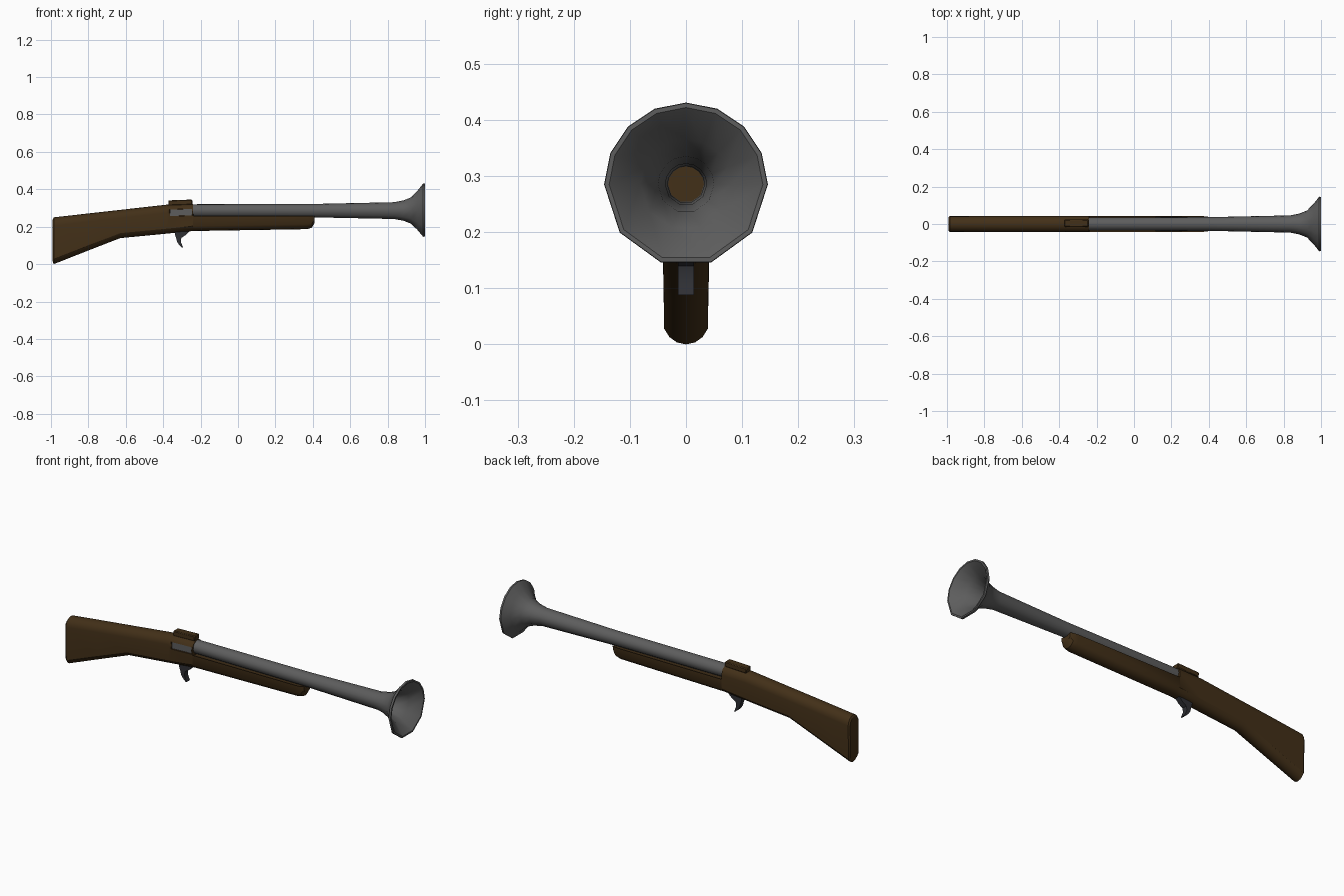
import bpy, bmesh
from math import sin, cos, pi, radians

if "Cube" in bpy.data.objects:
    bpy.data.objects.remove(bpy.data.objects["Cube"])


def material(name, rgb):
    m = bpy.data.materials.new(name)
    m.diffuse_color = (*rgb, 1)
    m.use_nodes = True
    m.node_tree.nodes["Principled BSDF"].inputs["Base Color"].default_value = m.diffuse_color
    return m


WOOD = material("dark_wood", (0.055, 0.029, 0.009))
STEEL = material("steel", (0.11, 0.11, 0.11))
IRON = material("dark_iron", (0.028, 0.029, 0.034))


def finish(bm, name, mat, angle=30):
    bmesh.ops.recalc_face_normals(bm, faces=bm.faces)
    me = bpy.data.meshes.new(name)
    bm.to_mesh(me)
    bm.free()
    me.materials.append(mat)
    ob = bpy.data.objects.new(name, me)
    bpy.context.collection.objects.link(ob)
    bpy.ops.object.select_all(action='DESELECT')
    ob.select_set(True)
    bpy.context.view_layer.objects.active = ob
    bpy.ops.object.shade_smooth_by_angle(angle=radians(angle))
    return ob


def loft(rings, name, mat, caps=True, angle=30):
    bm = bmesh.new()
    vs = [[bm.verts.new(p) for p in r] for r in rings]
    n = len(rings[0])
    for a, b in zip(vs, vs[1:]):
        for i in range(n):
            j = (i + 1) % n
            bm.faces.new((a[i], a[j], b[j], b[i]))
    if caps:
        bm.faces.new(vs[0])
        bm.faces.new(vs[-1])
    return finish(bm, name, mat, angle)


def box(name, mat, loc, size, tilt=0):
    bm = bmesh.new()
    bmesh.ops.create_cube(bm, size=1)
    for v in bm.verts:
        v.co = [c * s for c, s in zip(v.co, size)]
    ob = finish(bm, name, mat)
    ob.location = loc
    ob.rotation_euler.y = -radians(tilt)
    return ob


# Stock: rounded cross-sections lofted along x
def section(x, shoulder, top, bottom_cap, zb, w, dish=0):
    ring = []
    for i in range(16):
        a = 2 * pi * i / 16
        s = sin(a)
        z = shoulder + top * s if i <= 8 else zb + bottom_cap * (1 + s)
        ring.append((x + dish * s * s, w * cos(a), z))
    return ring


stations = [
    # x, shoulder z, top cap height, bottom cap height, bottom z, half width, dish
    (-0.993, 0.205, 0.036, 0.036, 0.012, 0.036, 0.003),
    (-0.985, 0.205, 0.045, 0.045, 0.0, 0.042, 0),
    (-0.80, 0.228, 0.043, 0.043, 0.073, 0.043, 0),
    (-0.63, 0.247, 0.043, 0.043, 0.139, 0.043, 0),
    (-0.38, 0.275, 0.043, 0.043, 0.163, 0.044, 0),
    (-0.24, 0.279, 0.043, 0.043, 0.177, 0.044, 0),
    (-0.239, 0.257, -0.007, 0.043, 0.177, 0.044, 0),
    (0.37, 0.258, -0.007, 0.043, 0.187, 0.042, 0),
    (0.395, 0.258, -0.007, 0.038, 0.195, 0.039, 0),
    (0.41, 0.258, -0.005, 0.025, 0.222, 0.032, 0),
]
stock = loft([section(*s) for s in stations], "stock", WOOD)

# Breech window cut in the near side, with the steel breech behind it
cutter = box("window_cutter", WOOD, (-0.305, -0.045, 0.276), (0.12, 0.04, 0.036), 2)
mod = stock.modifiers.new("window", 'BOOLEAN')
mod.object = cutter
mod.solver = 'EXACT'
bpy.context.view_layer.objects.active = stock
bpy.ops.object.modifier_apply(modifier="window")
bpy.data.objects.remove(cutter)
box("breech_block", STEEL, (-0.305, -0.027, 0.276), (0.118, 0.02, 0.034), 2)

# Breech cover on top
cover = box("breech_cover", WOOD, (-0.308, 0.004, 0.329), (0.128, 0.04, 0.028), 2)
bev = cover.modifiers.new("bevel", 'BEVEL')
bev.width = 0.004
bev.segments = 1

# Barrel and flared muzzle: upper half 16-sided, lower half coarser
angles = [radians(a) for a in (90, 67.5, 45, 22.5, 0, -36, -72, -108, -144, 180, 157.5, 135, 112.5)]
profile = [(-0.25, 0.032), (-0.25, 0.035), (0.42, 0.037), (0.835, 0.046), (0.885, 0.056), (0.925, 0.072),
           (0.96, 0.108), (0.99, 0.146), (1.0, 0.145), (1.0, 0.137), (0.95, 0.081), (0.89, 0.050),
           (0.80, 0.037), (0.42, 0.033), (-0.25, 0.032)]
loft([[(x, r * cos(a), 0.285 + r * sin(a)) for a in angles] for x, r in profile],
     "barrel", STEEL, caps=False, angle=40)

# Trigger: curved hook, thinning to the tip
spine = [(-0.300, 0.175, 0.040), (-0.308, 0.155, 0.028), (-0.317, 0.140, 0.014),
         (-0.316, 0.120, 0.010), (-0.307, 0.102, 0.008), (-0.296, 0.088, 0.003)]
rings = []
for x, z, h in spine:
    rings.append([(x - h, -0.014, z), (x + h, -0.014, z), (x + h, 0.014, z), (x - h, 0.014, z)])
loft(rings, "trigger", IRON, angle=35)
